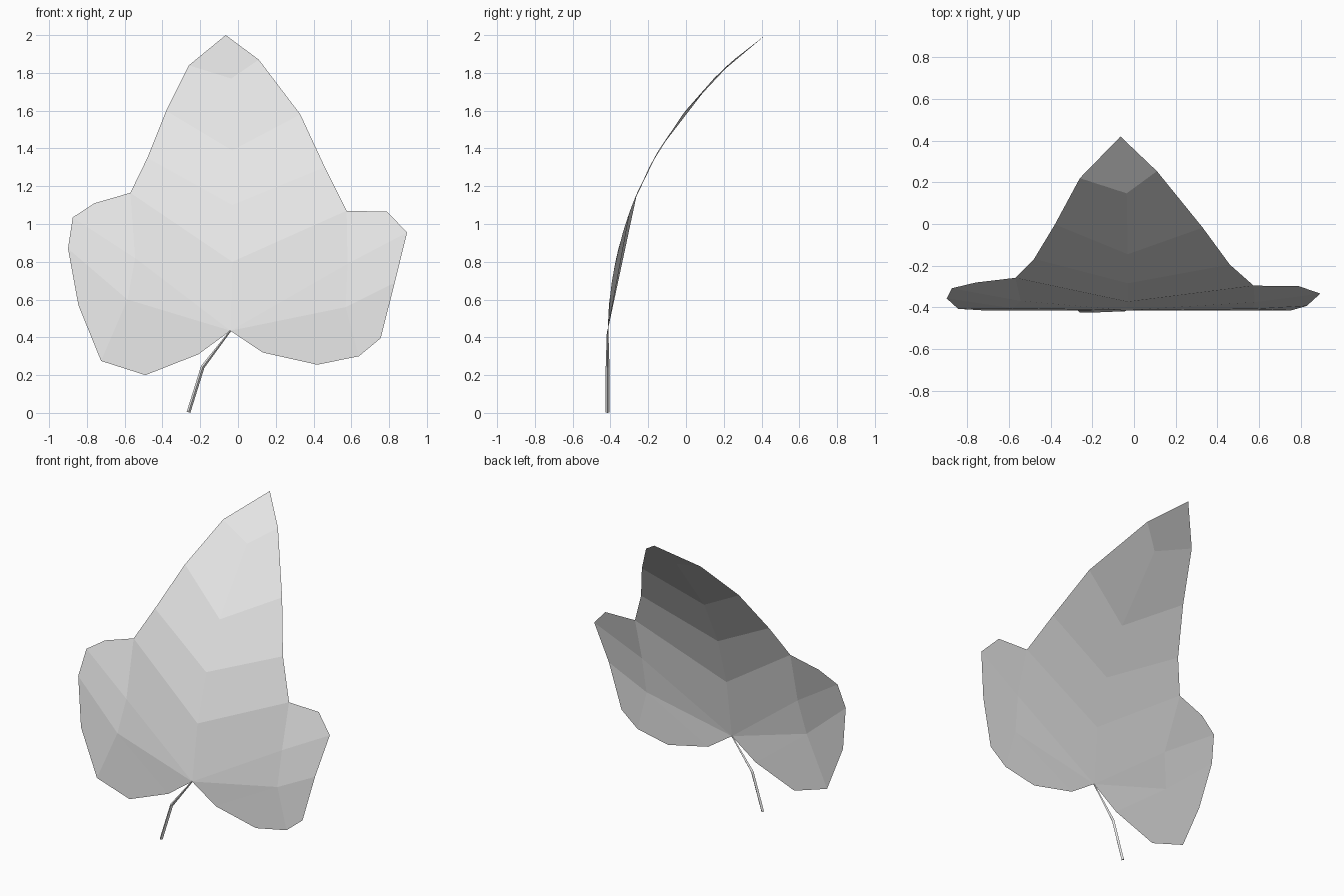
import bpy
import bmesh
from math import sqrt

cube = bpy.data.objects.get("Cube")
if cube:
    bpy.data.objects.remove(cube)

BACK, BEND_START, BEND_RADIUS = -0.415, 0.4, 1.95


def make_material(name, colour):
    material = bpy.data.materials.new(name)
    material.use_nodes = True
    material.diffuse_color = colour
    material.node_tree.nodes["Principled BSDF"].inputs["Base Color"].default_value = colour
    return material


def bend(point):
    """Place a flat outline point on the backward-curling arc of the leaf."""
    x, z = point
    rise = max(0, z - BEND_START)
    return x, BACK + BEND_RADIUS - sqrt(BEND_RADIUS ** 2 - rise ** 2), z


grey = make_material("pale grey", (0.8, 0.8, 0.8, 1))

# Leaf outline and veins, as (x, z) points
tip, base = (-0.065, 2), (-0.04, 0.435)
midrib = [(-0.035, 1.77), (-0.03, 1.39), (-0.03, 1.1), (-0.03, 0.8)]
halves = [
    dict(
        margin=[(-0.26, 1.84), (-0.38, 1.6), (-0.48, 1.35), (-0.57, 1.165)],
        vein=[(-0.545, 0.82), (-0.585, 0.6)],
        rim=[(-0.76, 1.11), (-0.875, 1.035), (-0.9, 0.87), (-0.845, 0.57)],
        bottom=[(-0.725, 0.275), (-0.49, 0.2), (-0.21, 0.31)],
    ),
    dict(
        margin=[(0.11, 1.87), (0.33, 1.58), (0.46, 1.3), (0.575, 1.07)],
        vein=[(0.58, 0.79), (0.57, 0.56)],
        rim=[(0.79, 1.065), (0.895, 0.955), (0.83, 0.69), (0.755, 0.395)],
        bottom=[(0.64, 0.3), (0.42, 0.255), (0.13, 0.32)],
    ),
]

bm = bmesh.new()
verts = {}


def add_face(*points):
    corners = []
    for point in points:
        if point not in verts:
            verts[point] = bm.verts.new(bend(point))
        corners.append(verts[point])
    face = bm.faces.new(corners)
    face.normal_update()
    if face.normal.y > 0:
        face.normal_flip()


# Leaf tip
add_face(midrib[0], halves[0]["margin"][0], tip, halves[1]["margin"][0])

for half in halves:
    margin, rim = half["margin"], half["rim"]
    upper, lower = half["vein"]
    corner, (heel, belly, notch) = margin[-1], half["bottom"]
    # Bands between the midrib and the upper margin
    for i in range(len(midrib) - 1):
        add_face(midrib[i], margin[i], margin[i + 1], midrib[i + 1])
    # Panels between the side vein and the lobe rim
    spine = [corner, upper, lower, heel]
    for i in range(len(spine) - 1):
        add_face(spine[i], rim[i], rim[i + 1], spine[i + 1])
    # Panels fanning out from the stalk joint
    add_face(base, midrib[-1], corner, upper)
    add_face(base, upper, lower)
    add_face(base, lower, notch)
    add_face(notch, lower, heel, belly)

mesh = bpy.data.meshes.new("leaf_blade")
bm.to_mesh(mesh)
bm.free()
mesh.materials.append(grey)
blade = bpy.data.objects.new("leaf_blade", mesh)
bpy.context.collection.objects.link(blade)

# Thin four-sided stalk, narrowing into the blade
curve = bpy.data.curves.new("leaf_stalk", "CURVE")
curve.dimensions = "3D"
curve.bevel_depth = 0.01
curve.bevel_resolution = 0
curve.use_fill_caps = True
spline = curve.splines.new("POLY")
path = [(-0.262, 0.003, 1), (-0.187, 0.243, 1), (-0.04, 0.435, 0.4)]
spline.points.add(len(path) - 1)
for point, (x, z, radius) in zip(spline.points, path):
    point.co = (x, BACK, z, 1)
    point.radius = radius
curve.materials.append(grey)
stalk = bpy.data.objects.new("leaf_stalk", curve)
bpy.context.collection.objects.link(stalk)
for spline in curve.splines:
    spline.use_smooth = False
